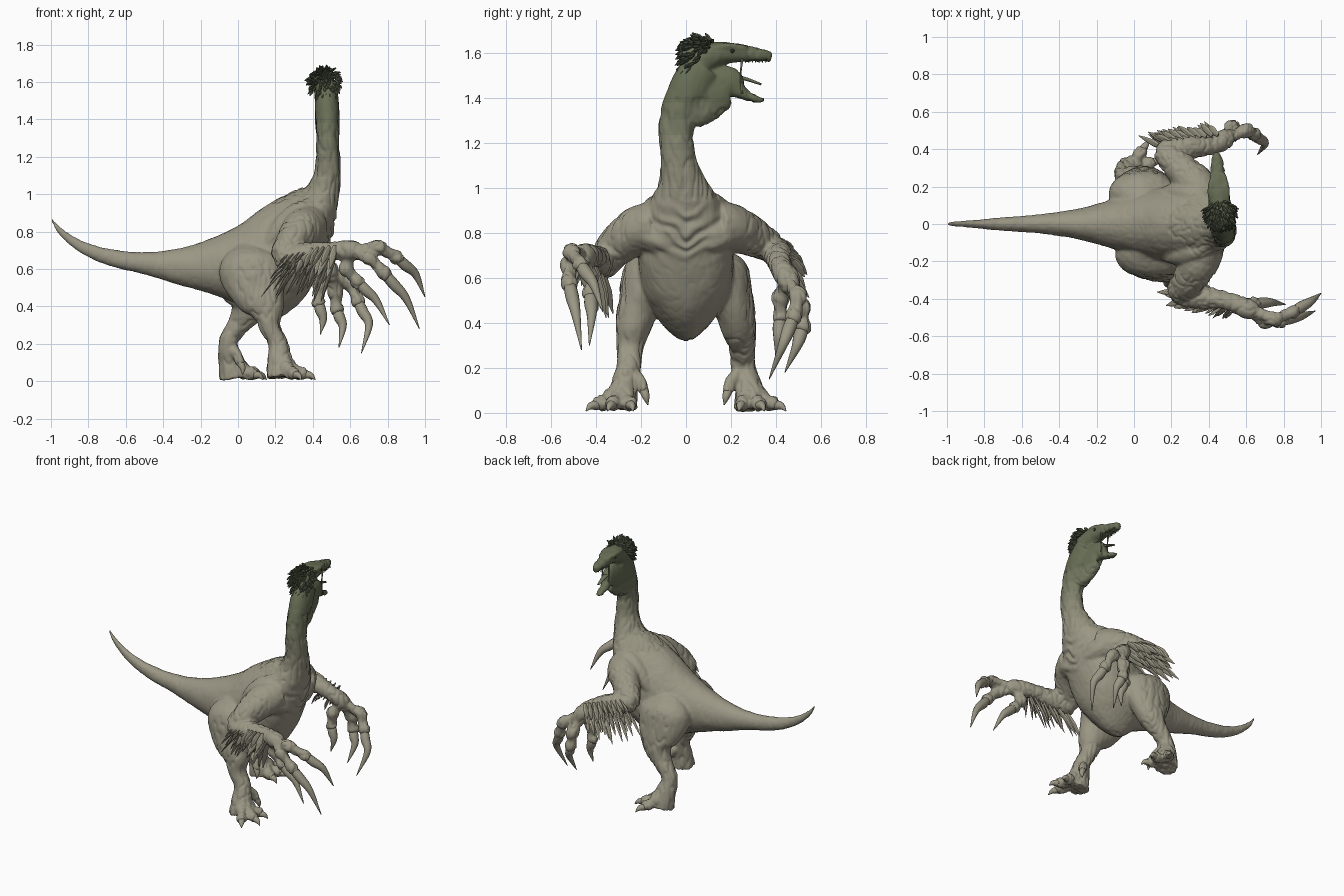
import bpy, bmesh, math, random
from mathutils import Vector, noise

if "Cube" in bpy.data.objects:
    bpy.data.objects.remove(bpy.data.objects["Cube"])

random.seed(4)
Y, X = Vector((0, 1, 0)), Vector((1, 0, 0))


def material(name, rgb):
    m = bpy.data.materials.new(name)
    m.diffuse_color = (*rgb, 1)
    m.use_nodes = True
    m.node_tree.nodes["Principled BSDF"].inputs["Base Color"].default_value = m.diffuse_color
    return m


# Colour ramp from the pale body to the green head
PALE, GREEN, STEPS = Vector((.33, .31, .235)), Vector((.135, .155, .09)), 8
ramp = [material(f"skin_{i}", PALE.lerp(GREEN, i / (STEPS - 1))) for i in range(STEPS)]
crest_mat = material("crest", (.085, .10, .06))
eye_mat = material("eye", (.03, .03, .02))


def loft(bm, pts, ref=Y, n=16, sub=4, axis=None):
    """Closed tube through (x, y, z, radius along ref, other radius)."""
    P = [Vector(p if len(p) == 5 else (*p, p[3])) for p in pts]
    P = [2 * P[0] - P[1]] + P + [2 * P[-1] - P[-2]]
    S = []
    for i in range(1, len(P) - 2):
        a, b, c, d = P[i - 1:i + 3]
        for k in range(sub):
            t = k / sub
            S.append(.5 * (2 * b + (c - a) * t + (2 * a - 5 * b + 4 * c - d) * t * t
                           + (3 * b - a - 3 * c + d) * t ** 3))
    S.append(P[-2])
    C = [Vector(s[:3]) for s in S]
    rings = []
    for i, s in enumerate(S):
        tan = axis or (C[min(i + 1, len(C) - 1)] - C[max(i - 1, 0)]).normalized()
        u = (ref - tan * ref.dot(tan)).normalized()
        v = tan.cross(u)
        ring = []
        for k in range(n):
            w = 2 * math.pi * k / n
            ring.append(bm.verts.new(C[i] + u * max(s[3], .001) * math.cos(w)
                                     + v * max(s[4], .001) * math.sin(w)))
        rings.append(ring)
    for r, q in zip(rings, rings[1:]):
        for k in range(n):
            bm.faces.new((r[k], r[(k + 1) % n], q[(k + 1) % n], q[k]))
    bm.faces.new(rings[0][::-1])
    bm.faces.new(rings[-1])


def finish(bm, name, mats, smooth=True):
    bmesh.ops.recalc_face_normals(bm, faces=bm.faces)
    me = bpy.data.meshes.new(name)
    bm.to_mesh(me)
    bm.free()
    for m in mats:
        me.materials.append(m)
    me.polygons.foreach_set("use_smooth", [smooth] * len(me.polygons))
    ob = bpy.data.objects.new(name, me)
    bpy.context.collection.objects.link(ob)
    return ob


skin, hand_claws, foot_claws = bmesh.new(), bmesh.new(), bmesh.new()

# Tail and torso with upright rings: x, z, half width, half height
torso = [(-1.0, .87, .007, .012), (-.95, .80, .013, .022), (-.85, .725, .021, .033),
         (-.7, .665, .035, .043), (-.5, .63, .05, .058), (-.3, .612, .08, .10),
         (-.15, .615, .12, .145), (0, .62, .165, .21), (.12, .62, .20, .298),
         (.25, .675, .21, .32), (.37, .755, .195, .285), (.45, .83, .14, .19), (.505, .88, .06, .09)]
loft(skin, [(x, 0, z, w, h) for x, z, w, h in torso], n=28, axis=X)
# Pinch the belly into a keel
for v in skin.verts:
    if v.co.x > -.1:
        v.co.y *= 1 - 1.7 * max(0, .52 - v.co.z)

# Neck rising from the chest and curving sideways
loft(skin, [(.38, 0, .80, .12, .18), (.425, -.01, .93, .105, .155), (.46, -.02, 1.03, .085, .105),
            (.48, -.035, 1.12, .069, .08), (.48, -.045, 1.25, .062, .078),
            (.48, -.02, 1.36, .062, .085), (.475, .03, 1.47, .064, .09),
            (.47, .08, 1.54, .06, .08)], X, 24)
# Skull with upper beak, then throat and lower jaw
loft(skin, [(.47, -.01, 1.56, .045, .06), (.46, .08, 1.58, .06, .068), (.455, .16, 1.602, .054, .05),
            (.45, .25, 1.6, .041, .038), (.445, .33, 1.592, .033, .03), (.44, .38, 1.58, .018, .024)], X)
loft(skin, [(.475, 0, 1.33, .056, .09), (.465, .07, 1.40, .053, .115), (.458, .15, 1.447, .046, .10),
            (.455, .20, 1.462, .036, .075), (.45, .24, 1.43, .032, .032), (.445, .30, 1.40, .027, .019),
            (.44, .35, 1.39, .015, .014)], X)
# Brow ridges
for s in (-1, 1):
    loft(skin, [(.455 + s * .045, .12, 1.625, .012), (.452 + s * .043, .19, 1.632, .016),
                (.45 + s * .03, .27, 1.622, .01)], X, 8)

# Legs: y, z, half width, half depth shared by both sides
leg = [(.11, .71, .06, .09), (.155, .61, .125, .18), (.213, .47, .092, .145), (.235, .38, .078, .092),
       (.25, .29, .058, .056), (.255, .20, .054, .052), (.28, .10, .064, .07), (.29, .02, .078, .08)]
for s, xs in ((-1, (.07, .075, .115, .155, .17, .215, .225, .23)),
              (1, (.05, .045, .055, .05, -.005, -.055, -.035, -.02))):
    loft(skin, [(x, s * y, z, a, b) for x, (y, z, a, b) in zip(xs, leg)], n=20)
    fx = xs[6]
    # Three forward toes and a raised inner toe
    for dx, dy in ((.10, .145), (.165, .06), (.15, -.04)):
        at = lambda t, z, r: (fx + dx * t, s * (.28 + dy * t), z, r)
        loft(skin, [at(-.1, .12, .04), at(.3, .075, .044), at(.5, .045, .032), at(.72, .042, .037),
                    at(.88, .03, .022)], Vector((0, .2, 1)), 12)
        loft(foot_claws, [at(.8, .036, .024), at(1, .03, .016), at(1.14, .008, .002)], Vector((0, .2, 1)), 10)
    loft(skin, [(fx, s * .24, .18, .03), (fx + .03, s * .20, .14, .027), (fx + .05, s * .185, .09, .024)], n=10)
    loft(foot_claws, [(fx + .045, s * .187, .10, .021), (fx + .06, s * .178, .07, .016),
                      (fx + .06, s * .17, .035, .002)], n=10)
    # Shoulder blade ridge and breast muscle
    loft(skin, [(.17, s * .16, .74, .04), (.24, s * .165, .83, .055), (.33, s * .14, .90, .06),
                (.42, s * .09, .94, .05)], n=14)
    loft(skin, [(.385, s * .19, .81, .07), (.415, s * .12, .78, .07), (.43, s * .04, .76, .055)],
         Vector((0, 0, 1)), 14)

# Arms: shoulder to hand, then fingers (knuckle, joint, claw bend, claw tip)
arms = {
    "right": ([(.37, -.13, .83, .115), (.34, -.22, .81, .105), (.28, -.32, .73, .085), (.25, -.365, .665, .07),
               (.36, -.39, .675, .066), (.49, -.41, .695, .048), (.60, -.45, .70, .054), (.66, -.47, .69, .04)],
              [((.75, -.51, .715), (.85, -.47, .66), (.95, -.41, .57), (1.0, -.37, .45)),
               ((.70, -.52, .66), (.78, -.52, .58), (.90, -.49, .44), (.97, -.465, .28)),
               ((.58, -.43, .60), (.64, -.425, .53), (.74, -.42, .43), (.81, -.43, .30))]),
    "left": ([(.37, .13, .83, .115), (.33, .21, .82, .105), (.22, .33, .765, .08), (.17, .385, .73, .066),
              (.29, .41, .70, .064), (.42, .42, .65, .048), (.48, .45, .60, .054), (.51, .47, .55, .04)],
             [((.60, .50, .52), (.64, .48, .43), (.70, .43, .30), (.66, .37, .15)),
              ((.52, .515, .47), (.53, .52, .38), (.56, .49, .29), (.54, .44, .18)),
              ((.44, .42, .51), (.43, .42, .42), (.455, .41, .33), (.44, .40, .25))])}
REF = Vector((.1, 1, .1))
for arm, fingers in arms.values():
    loft(skin, arm, REF, 18)
    for k, j, bend, tip in fingers:
        palm = Vector(arm[6][:3])
        k, j, bend = Vector(k), Vector(j), Vector(bend)
        loft(skin, [(*palm, .036), (*palm.lerp(k, .6), .03), (*k, .042), (*k.lerp(j, .5), .029),
                    (*j, .039), (*j.lerp(bend, .2), .03)], REF, 12)
        loft(hand_claws, [(*j, .026), (*j.lerp(bend, .45), .03), (*bend, .021), (*tip, .002)], REF, 12, 5)

# Fuse the skin into one smooth surface
raw = finish(skin, "body_base", [])
rm = raw.modifiers.new("fuse", 'REMESH')
rm.mode, rm.voxel_size = 'VOXEL', .0085
sm = raw.modifiers.new("soften", 'SMOOTH')
sm.factor, sm.iterations = .5, 8
me = bpy.data.meshes.new_from_object(raw.evaluated_get(bpy.context.evaluated_depsgraph_get()))
bpy.data.objects.remove(raw)
bm = bmesh.new()
bm.from_mesh(me)
bm.normal_update()
# Skin folds: broad lumps, stretched creases on neck and limbs, soft V folds on the chest
for v in bm.verts:
    p = v.co
    limb = p.z < .33 or abs(p.y) > .27 or .95 < p.z < 1.4
    crease = max(0, .25 - abs(noise.noise(Vector((p.x * 26, p.y * 26, p.z * 9)))))
    d = .002 * noise.noise(p * 13) + .002 - (.026 if limb else .006) * crease
    if p.x > .36:
        fade = max(0, 1 - abs(p.y) / .22) * max(0, 1 - abs(p.z - .80) / .17)
        d += .008 * fade * math.sin(95 * (p.z - .6 * abs(p.y)) + 4 * noise.noise(p * 11))
    v.co = p + v.normal * d
for f in bm.faces:
    f.material_index = int(min(1, max(0, (f.calc_center_median().z - .88) / .5)) * (STEPS - 1))
finish(bm, "body", ramp)
finish(hand_claws, "hand_claws", [ramp[0]])
finish(foot_claws, "foot_claws", [ramp[0]])


def feather(bm, base, d, width):
    base, d = Vector(base), Vector(d)
    sag = Vector((0, 0, -.08 * d.length))
    loft(bm, [(*base, width * .6, .004), (*(base + d * .55), width, .007),
              (*(base + d + sag), .002, .001)], Vector((.5, .35, .6)), 6, 2)


# Forearm feathers in overlapping rows that fan out from wrist to elbow
for name, (arm, _) in arms.items():
    s = -1 if name == "right" else 1
    a, b = Vector(arm[3][:3]), Vector(arm[5][:3])
    bm = bmesh.new()
    for row in range(4):
        for i in range(9):
            t = i / 8
            base = a.lerp(b, t) + Vector((.03, s * (.055 - .018 * row), .03 - .022 * row))
            L = (.11 + .034 * row) * random.uniform(.85, 1.15)
            spread = (-.7 + .4 * t, -.12 * s if row > 1 else .3 * s, -.8) if s < 0 else (-.85 + .4 * t, .45, -.6)
            d = Vector(spread) + Vector([random.uniform(-.12, .12) for _ in range(3)])
            feather(bm, base, d.normalized() * L, .02)
    finish(bm, name + "_arm_feathers", [ramp[0]], False)

# Shaggy crest swept over the back of the head
bm = bmesh.new()
axis = Vector((0, -.72, .7))
side = axis.cross(X)
for i in range(200):
    w, e = random.uniform(0, 2 * math.pi), random.uniform(0, 1.5)
    n = axis * math.cos(e) + (X * math.cos(w) + side * math.sin(w)) * math.sin(e)
    base = Vector((.462, .075, 1.578)) + Vector((n.x * .066, n.y * .08, n.z * .085))
    d = n * .5 + Vector((0, -.45, -.3)) + Vector([random.uniform(-.18, .18) for _ in range(3)])
    feather(bm, base, d.normalized() * random.uniform(.035, .055), .011)
finish(bm, "head_crest", [crest_mat], False)

# Tongue, mouth cords, teeth and eyes
bm = bmesh.new()
loft(bm, [(.455, .16, 1.50, .02, .012), (.45, .25, 1.49, .018, .009), (.445, .335, 1.462, .008, .005)], X, 10)
for s in (-1, 1):
    loft(bm, [(.452 + s * .028, .25, 1.575, .006), (.452 + s * .026, .243, 1.50, .004),
              (.452 + s * .026, .25, 1.42, .006)], X, 6)
finish(bm, "tongue_and_mouth_cords", [ramp[-1]])
bm = bmesh.new()
for s in (-1, 1):
    for i in range(8):
        y, x = .25 + i * .015, .447 + s * (.028 - .0014 * i)
        loft(bm, [(x, y, 1.572, .005), (x, y, 1.558, .001)], X, 5, 1)
finish(bm, "teeth", [ramp[-1]], False)
bm = bmesh.new()
for s in (-1, 1):
    ball = bmesh.ops.create_uvsphere(bm, u_segments=12, v_segments=8, radius=.012)["verts"]
    bmesh.ops.translate(bm, verts=ball, vec=(.453 + s * .042, .205, 1.612))
finish(bm, "eyes", [eye_mat])
